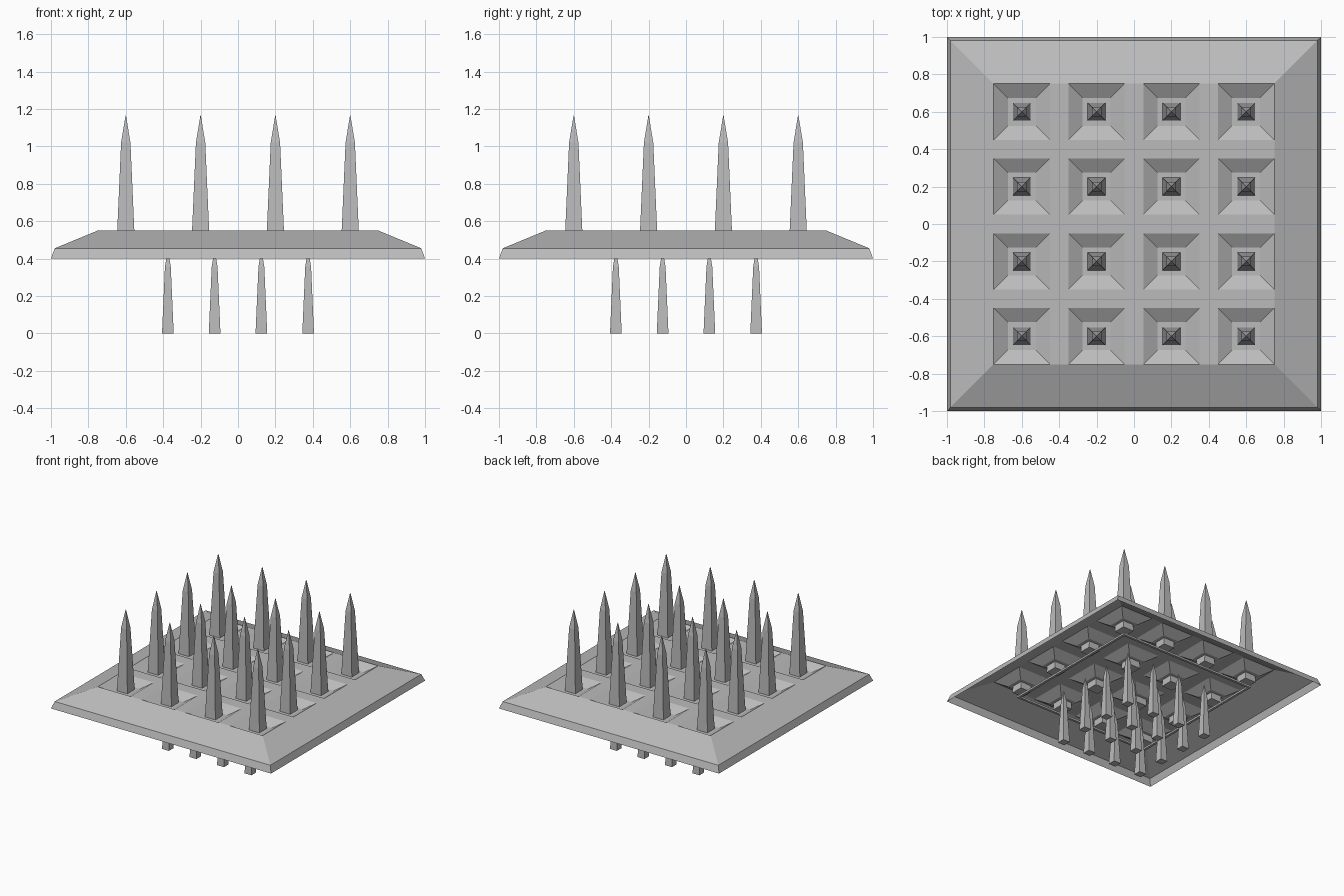
import bpy, bmesh

if "Cube" in bpy.data.objects:
    bpy.data.objects.remove(bpy.data.objects["Cube"])

gray = bpy.data.materials.new("stone_gray")
gray.diffuse_color = (0.5, 0.5, 0.5, 1)
gray.use_nodes = True
gray.node_tree.nodes["Principled BSDF"].inputs["Base Color"].default_value = gray.diffuse_color


def finish(name, bm):
    bmesh.ops.remove_doubles(bm, verts=bm.verts, dist=0.0005)
    bmesh.ops.recalc_face_normals(bm, faces=bm.faces)
    me = bpy.data.meshes.new(name)
    bm.to_mesh(me)
    bm.free()
    me.materials.append(gray)
    ob = bpy.data.objects.new(name, me)
    bpy.context.collection.objects.link(ob)
    return ob


def loft(bm, cx, cy, rings, cap_bottom=False, cap_top=False):
    """Stack of squares given as (half width, z)."""
    loops = [[bm.verts.new((cx + sx * h, cy + sy * h, z))
              for sx, sy in ((-1, -1), (1, -1), (1, 1), (-1, 1))] for h, z in rings]
    for a, b in zip(loops, loops[1:]):
        for i in range(4):
            j = (i + 1) % 4
            bm.faces.new((a[i], a[j], b[j], b[i]))
    if cap_bottom:
        bm.faces.new(loops[0][::-1])
    if cap_top:
        bm.faces.new(loops[-1])


CENTRES = (-0.6, -0.2, 0.2, 0.6)
TOP, FLOOR, BASE = 0.55, 0.505, 0.45

# Hollow plate: lip and bevel, open underneath
bm = bmesh.new()
loft(bm, 0, 0, [(1.0, 0.4), (0.98, 0.455), (0.75, TOP)])

# Plate top: grid of strips with a sloped pit in every other cell
edges = [c + s for c in CENTRES for s in (-0.15, 0.15)]
for i in range(7):
    for j in range(7):
        x0, x1, y0, y1 = edges[i], edges[i + 1], edges[j], edges[j + 1]
        if i % 2 == 0 and j % 2 == 0:
            loft(bm, (x0 + x1) / 2, (y0 + y1) / 2,
                 [(0.15, TOP), (0.075, FLOOR)], cap_top=True)
        else:
            bm.faces.new([bm.verts.new(p) for p in
                          ((x0, y0, TOP), (x1, y0, TOP), (x1, y1, TOP), (x0, y1, TOP))])
plate = finish("plate", bm)
# Keep the open shell facing outward
if sum(p.normal.z * p.area for p in plate.data.polygons) < 0:
    plate.data.flip_normals()


def spikes(name, scale, z):
    bm = bmesh.new()
    for x in CENTRES:
        for y in CENTRES:
            loft(bm, x * scale, y * scale,
                 [(0.05 * scale, z), (0.025 * scale, z + 0.57 * scale),
                  (0.0012 * scale, z + 0.715 * scale)], cap_bottom=True, cap_top=True)
    finish(name, bm)


# Large spikes through the pits, smaller set below
spikes("upper_spikes", 1.0, BASE)
spikes("lower_spikes", 0.625, 0.0)

# Thin square frame under the plate
bm = bmesh.new()
loft(bm, 0, 0, [(0.625, 0.405), (0.625, 0.42), (0.605, 0.42), (0.605, 0.405), (0.625, 0.405)])
finish("under_frame", bm)
